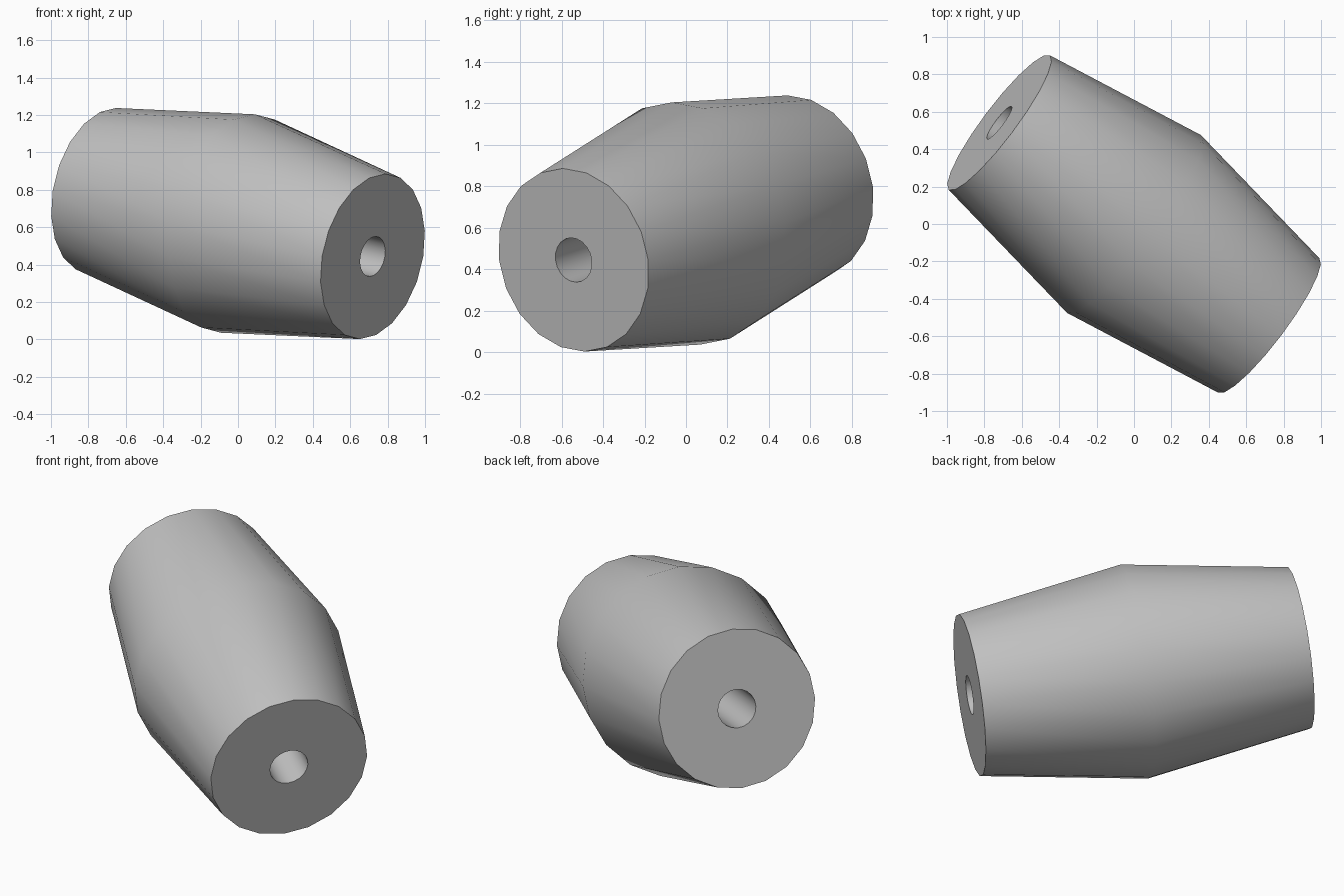
import bpy, bmesh, math
from mathutils import Vector, Matrix

if "Cube" in bpy.data.objects:
    bpy.data.objects.remove(bpy.data.objects["Cube"])

SIDES = 20
CENTRE = Vector((0, 0, 0.62))
HALF_AXIS = Vector((0.72, -0.542, -0.176))   # bead centre to lower end
HALF = HALF_AXIS.length

# Closed profile (radius, height): outer double cone and drilled hole
PROFILE = [(0.45, -HALF), (0.595, 0), (0.45, HALF), (0.109, HALF), (0.109, -HALF)]

bm = bmesh.new()
rings = []
for r, h in PROFILE:
    rings.append([bm.verts.new((r * math.cos(2 * math.pi * i / SIDES),
                                r * math.sin(2 * math.pi * i / SIDES), h))
                  for i in range(SIDES)])
for k, a in enumerate(rings):
    b = rings[(k + 1) % len(rings)]
    for i in range(SIDES):
        j = (i + 1) % SIDES
        bm.faces.new((a[i], a[j], b[j], b[i]))
bmesh.ops.recalc_face_normals(bm, faces=bm.faces)

# Tilt the bead along its axis
d = HALF_AXIS.normalized()
u = Vector((0, 0, 1)).cross(d).normalized()
v = d.cross(u)
rot = Matrix((u, v, d)).transposed().to_4x4()
bm.transform(Matrix.Translation(CENTRE) @ rot)

mesh = bpy.data.meshes.new("barrel_bead")
bm.to_mesh(mesh)
bm.free()
bead = bpy.data.objects.new("barrel_bead", mesh)
bpy.context.collection.objects.link(bead)

# Plain grey
grey = bpy.data.materials.new("plain grey")
grey.diffuse_color = (0.53, 0.53, 0.53, 1)
grey.use_nodes = True
grey.node_tree.nodes["Principled BSDF"].inputs["Base Color"].default_value = grey.diffuse_color
mesh.materials.append(grey)

# Smooth sides, sharp rims
bpy.context.view_layer.objects.active = bead
bead.select_set(True)
bpy.ops.object.shade_smooth_by_angle(angle=math.radians(35))
